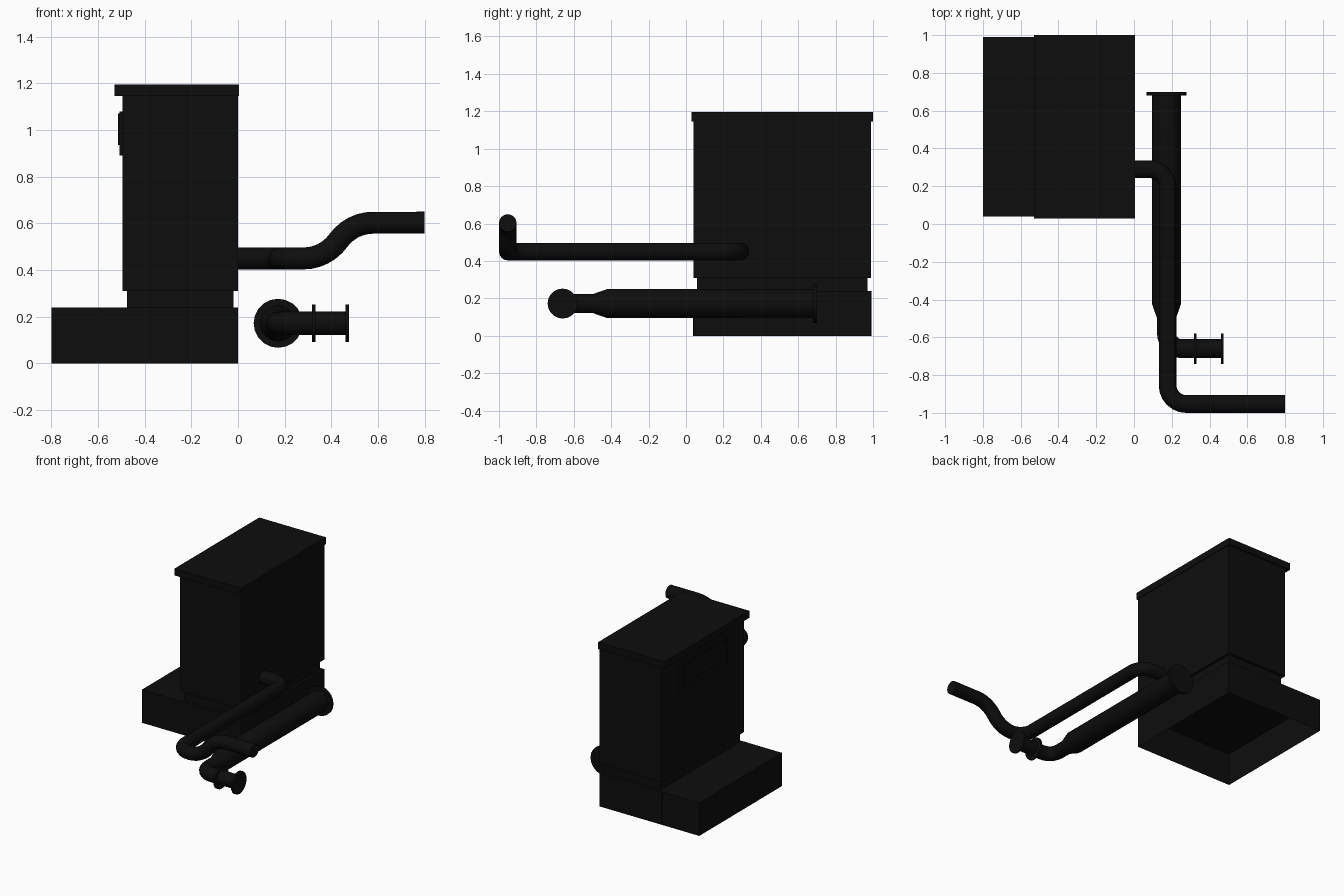
import bpy
import bmesh
import math
from mathutils import Vector

if "Cube" in bpy.data.objects:
    bpy.data.objects.remove(bpy.data.objects["Cube"], do_unlink=True)


def material(name, value):
    mat = bpy.data.materials.new(name)
    mat.use_nodes = True
    colour = (value, value, value, 1)
    mat.diffuse_color = colour
    mat.node_tree.nodes["Principled BSDF"].inputs["Base Color"].default_value = colour
    return mat


BLACK = material("matte_black", 0.004)


def add_object(name, data):
    obj = bpy.data.objects.new(name, data)
    bpy.context.collection.objects.link(obj)
    data.materials.append(BLACK)
    return obj


def box(name, low, high, open_bottom=False):
    low, high = Vector(low), Vector(high)
    bm = bmesh.new()
    bmesh.ops.create_cube(bm, size=1)
    bmesh.ops.scale(bm, vec=high - low, verts=bm.verts)
    bmesh.ops.translate(bm, vec=(low + high) / 2, verts=bm.verts)
    if open_bottom:
        bm.normal_update()
        under = [f for f in bm.faces if f.normal.z < -0.9]
        bmesh.ops.delete(bm, geom=under, context="FACES")
    mesh = bpy.data.meshes.new(name)
    bm.to_mesh(mesh)
    bm.free()
    return add_object(name, mesh)


def smooth(obj):
    bpy.ops.object.select_all(action="DESELECT")
    obj.select_set(True)
    bpy.context.view_layer.objects.active = obj
    if obj.type == "CURVE":
        bpy.ops.object.convert(target="MESH")
    bpy.ops.object.shade_smooth_by_angle(angle=math.radians(40))


def disc(name, centre, axis, radius, thickness):
    bm = bmesh.new()
    bmesh.ops.create_cone(bm, cap_ends=True, segments=20, radius1=radius,
                          radius2=radius, depth=thickness)
    turn = Vector((0, 0, 1)).rotation_difference(Vector(axis)).to_matrix()
    bmesh.ops.rotate(bm, matrix=turn, verts=bm.verts)
    bmesh.ops.translate(bm, vec=centre, verts=bm.verts)
    mesh = bpy.data.meshes.new(name)
    bm.to_mesh(mesh)
    bm.free()
    smooth(add_object(name, mesh))


def pipe(name, corners, bend, steps=6):
    """Sweep a round section; each corner is (x, y, z, radius), with rounded bends."""
    pts = [(Vector(c[:3]), c[3]) for c in corners]
    path = [pts[0]]
    for (a, ra), (b, rb), (c, rc) in zip(pts, pts[1:], pts[2:]):
        u, v = (a - b).normalized(), (c - b).normalized()
        if u.dot(v) < -0.999:
            path.append((b, rb))
            continue
        reach_in = min(bend, (a - b).length * 0.5)
        reach_out = min(bend, (c - b).length * 0.5)
        reach = min(reach_in, reach_out)
        start, end = b + u * reach, b + v * reach
        for i in range(steps + 1):
            t = i / steps
            # weighted quadratic, giving a near circular arc
            w = math.sin(math.acos(max(-1, min(1, u.dot(v)))) / 2)
            k = ((1 - t) ** 2, 2 * t * (1 - t) * w, t ** 2)
            path.append(((start * k[0] + b * k[1] + end * k[2]) / sum(k), rb))
    path.append(pts[-1])
    curve = bpy.data.curves.new(name, "CURVE")
    curve.dimensions = "3D"
    curve.bevel_depth = 1
    curve.bevel_resolution = 6
    curve.use_fill_caps = True
    spline = curve.splines.new("POLY")
    spline.points.add(len(path) - 1)
    for point, (co, radius) in zip(spline.points, path):
        point.co = (*co, 1)
        point.radius = radius
    smooth(add_object(name, curve))


# Hollow plinth, open underneath, with a seam on its front and back
box("plinth", (-0.8, 0.04, 0), (0, 0.99, 0.24), open_bottom=True)
for side, y in (("front", 0.04), ("back", 0.99)):
    box("plinth_seam_" + side, (-0.503, y - 0.002, 0), (-0.497, y + 0.002, 0.24))

# Cabinet on a recessed neck, under an overhanging lid
box("neck", (-0.475, 0.06, 0.24), (-0.02, 0.97, 0.32))
box("cabinet", (-0.495, 0.04, 0.31), (0, 0.99, 1.15))
box("lid", (-0.53, 0.03, 1.145), (0.005, 1.0, 1.195))

# Control panel on the side
box("panel_frame", (-0.507, 0.24, 0.89), (-0.49, 0.8, 1.08))
box("panel_screen", (-0.515, 0.28, 0.935), (-0.5, 0.76, 1.07))

# Slim pipe leaving the cabinet
r = 0.047
pipe("slim_pipe", [(-0.01, 0.29, 0.45, r), (0.178, 0.29, 0.45, r),
                   (0.178, -0.953, 0.45, r), (0.375, -0.953, 0.45, r),
                   (0.485, -0.953, 0.603, r), (0.8, -0.953, 0.603, r)], 0.11)

# Wide pipe that narrows and turns towards the side outlet
w = 0.078
pipe("wide_pipe", [(0.172, 0.69, 0.172, w), (0.172, -0.42, 0.172, w),
                   (0.172, -0.5, 0.172, 0.05), (0.172, -0.66, 0.172, 0.05),
                   (0.47, -0.66, 0.172, 0.05)], 0.12)
disc("inlet_flange", (0.172, 0.69, 0.172), (0, 1, 0), 0.105, 0.02)
for name, x in (("inner", 0.325), ("outer", 0.468)):
    disc(name + "_outlet_flange", (x, -0.66, 0.172), (1, 0, 0), 0.08, 0.014)
